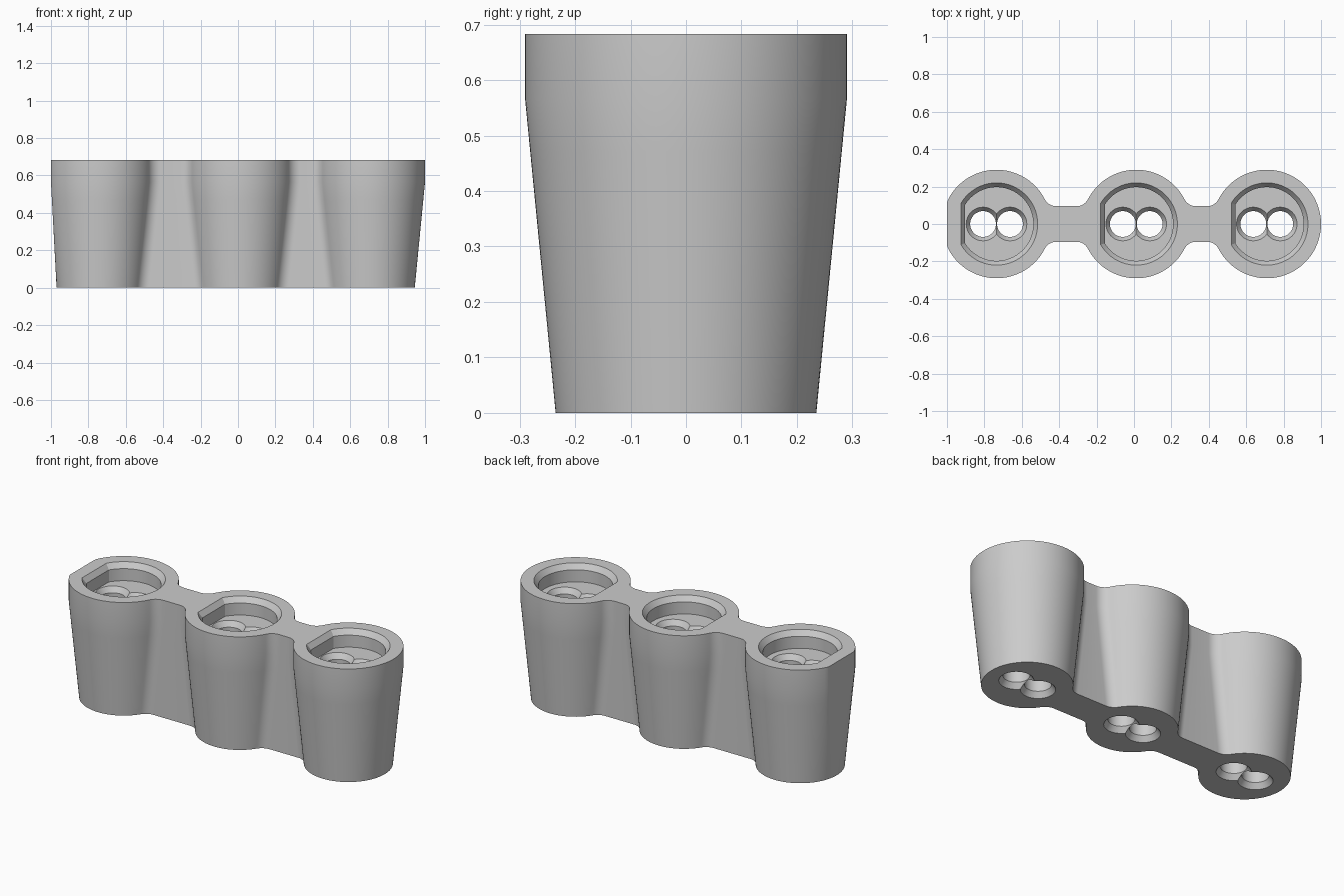
import bpy, bmesh, math

if "Cube" in bpy.data.objects:
    bpy.data.objects.remove(bpy.data.objects["Cube"])

CUPS = (-0.735, 0.012, 0.71)      # cup centres along x
H, SHOULDER = 0.683, 0.565        # total height, start of the straight rim
R_TOP, R_BASE = 0.29, 0.235
NECK, FILLET = 0.095, 0.07        # bridge half width and corner fillet
BORE_DEPTH = 0.10

grey = bpy.data.materials.new("light grey")
grey.diffuse_color = (0.6, 0.6, 0.6, 1)
grey.use_nodes = True
grey.node_tree.nodes["Principled BSDF"].inputs["Base Color"].default_value = grey.diffuse_color


def arc(cx, cy, r, a0, a1, n):
    return [(cx + r * math.cos(a0 + (a1 - a0) * i / n),
             cy + r * math.sin(a0 + (a1 - a0) * i / n)) for i in range(n + 1)]


def outline(z):
    """Three filleted circles joined by bridges, at height z."""
    t = min(z / SHOULDER, 1)
    r = R_BASE + (R_TOP - R_BASE) * t
    dx = math.sqrt((r + FILLET) ** 2 - (NECK + FILLET) ** 2)
    phi = math.atan2(NECK + FILLET, dx)
    half = []
    for i, cx in enumerate(CUPS):
        if i > 0:
            half += arc(cx - dx, -NECK - FILLET, FILLET, math.pi / 2, phi, 10)
        start = math.pi if i == 0 else math.pi + phi
        end = 2 * math.pi if i == 2 else 2 * math.pi - phi
        half += arc(cx, 0, r, start, end, 48)[(1 if i else 0):(None if i == 2 else -1)]
        if i < 2:
            half += arc(cx + dx, -NECK - FILLET, FILLET, math.pi - phi, math.pi / 2, 10)
    flat = CUPS[0] - R_BASE - 0.03 * t      # drafted flat on the left end
    half = [(max(x, flat), y) for x, y in half]
    half[0], half[-1] = (half[0][0], 0), (half[-1][0], 0)
    return half + [(x, -y) for x, y in half[-2:0:-1]]


def loft(name, sections):
    """Solid through matching closed outlines given as (z, points)."""
    bm = bmesh.new()
    rings = [[bm.verts.new((x, y, z)) for x, y in pts] for z, pts in sections]
    n = len(rings[0])
    for a, b in zip(rings, rings[1:]):
        for i in range(n):
            j = (i + 1) % n
            bm.faces.new((a[i], a[j], b[j], b[i]))
    bm.faces.new(rings[0][::-1])
    bm.faces.new(rings[-1])
    bmesh.ops.recalc_face_normals(bm, faces=bm.faces)
    me = bpy.data.meshes.new(name)
    bm.to_mesh(me)
    bm.free()
    me.materials.append(grey)
    ob = bpy.data.objects.new(name, me)
    bpy.context.collection.objects.link(ob)
    return ob


def d_shape(cx, r, flat):
    a = math.acos(flat / r)
    return arc(cx, 0, r, -math.pi + a, math.pi - a, 64)


# Body with tapered cups
levels = [SHOULDER * i / 6 for i in range(7)] + [H]
body = loft("triple_holder_body", [(z, outline(z)) for z in levels])

cutters = []
floor = H - BORE_DEPTH
for cx in CUPS:
    # Chamfered pocket with one flat side
    cutters.append(loft("pocket_cutter", [
        (floor, d_shape(cx, 0.197, 0.168)), (H - 0.03, d_shape(cx, 0.197, 0.168)),
        (H, d_shape(cx, 0.22, 0.19)), (H + 0.05, d_shape(cx, 0.22, 0.19))]))
    # Pair of through holes, countersunk at both ends
    for side in (-1, 1):
        prof = [(-0.05, 0.09), (0, 0.09), (0.03, 0.069), (floor - 0.03, 0.069),
                (floor, 0.09), (floor + 0.03, 0.09)]
        cutters.append(loft("hole_cutter", [
            (z, arc(cx + side * 0.072, 0, r, 0, 2 * math.pi, 48)[:-1]) for z, r in prof]))

for c in cutters:
    c.hide_render = True
    m = body.modifiers.new("cut", 'BOOLEAN')
    m.operation, m.solver, m.object = 'DIFFERENCE', 'EXACT', c

# Bake the cuts and drop the cutters
dg = bpy.context.evaluated_depsgraph_get()
baked = bpy.data.meshes.new_from_object(body.evaluated_get(dg))
body.modifiers.clear()
body.data = baked
for c in cutters:
    bpy.data.objects.remove(c)

# Smooth walls, sharp rims
bpy.context.view_layer.objects.active = body
body.select_set(True)
bpy.ops.object.shade_smooth_by_angle(angle=math.radians(20))
